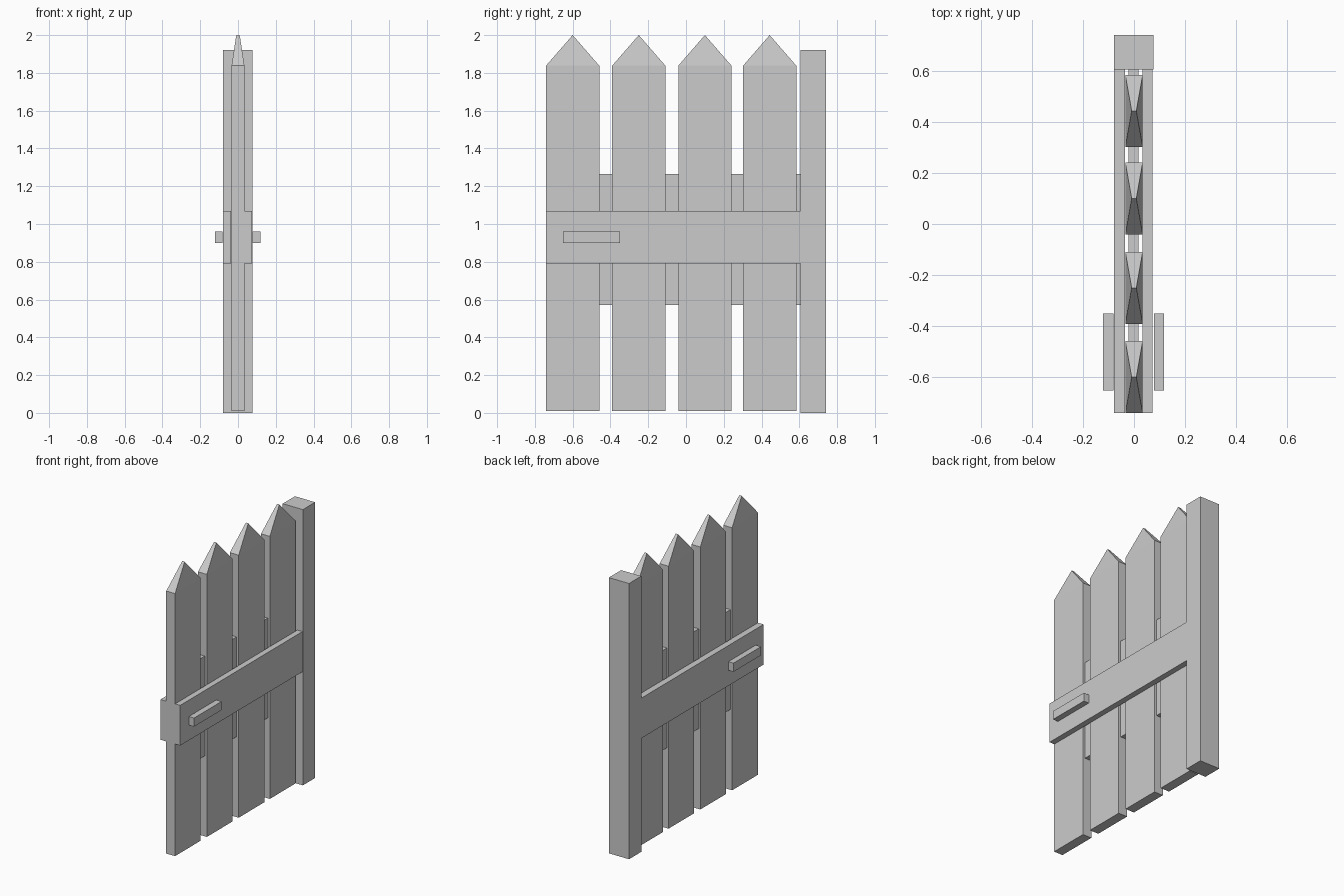
import bpy, bmesh

if "Cube" in bpy.data.objects:
    bpy.data.objects.remove(bpy.data.objects["Cube"])


def make_object(name, bm):
    bmesh.ops.recalc_face_normals(bm, faces=bm.faces)
    mesh = bpy.data.meshes.new(name)
    bm.to_mesh(mesh)
    bm.free()
    obj = bpy.data.objects.new(name, mesh)
    bpy.context.collection.objects.link(obj)
    return obj


def box(name, x, y, z):
    """Box spanning the given (min, max) ranges."""
    bm = bmesh.new()
    bmesh.ops.create_cube(bm, size=1)
    for v in bm.verts:
        v.co = [lo + (c + 0.5) * (hi - lo) for c, (lo, hi) in zip(v.co, (x, y, z))]
    return make_object(name, bm)


def picket(name, yc):
    """Pointed board whose tip also thins towards a short ridge."""
    w, t, tip = 0.141, 0.034, 0.009
    profile = [(-w, 0.01, t), (w, 0.01, t), (w, 1.838, t), (-w, 1.838, t)]
    bm = bmesh.new()
    back, front = [[bm.verts.new((s * h, yc + y, z)) for y, z, h in profile] for s in (-1, 1)]
    ridge = [bm.verts.new((s * tip, yc, 2.0)) for s in (-1, 1)]
    for side, top in ((back, ridge[0]), (front, ridge[1])):
        bm.faces.new(side)
        bm.faces.new((side[3], side[2], top))
    for a, b in ((0, 1), (1, 2), (3, 0)):
        bm.faces.new((back[a], back[b], front[b], front[a]))
    for i in (2, 3):
        bm.faces.new((back[i], front[i], ridge[1], ridge[0]))
    return make_object(name, bm)


# Hinge post
box("hinge_post", (-0.079, 0.076), (0.605, 0.74), (0.0, 1.92))

# Pickets
for i, yc in enumerate((-0.6, -0.25, 0.1, 0.443)):
    picket(f"picket_{i + 1}", yc)

# Thin board running through the gaps between pickets
box("inner_board", (-0.022, 0.018), (-0.6, 0.61), (0.57, 1.265))

# Cross rails and handles on both faces
for side, rail_x, handle_x in (("left", (-0.079, -0.036), (-0.121, -0.081)),
                               ("right", (0.033, 0.073), (0.078, 0.118))):
    box(f"{side}_rail", rail_x, (-0.74, 0.606), (0.79, 1.07))
    box(f"{side}_handle", handle_x, (-0.652, -0.35), (0.90, 0.96))
